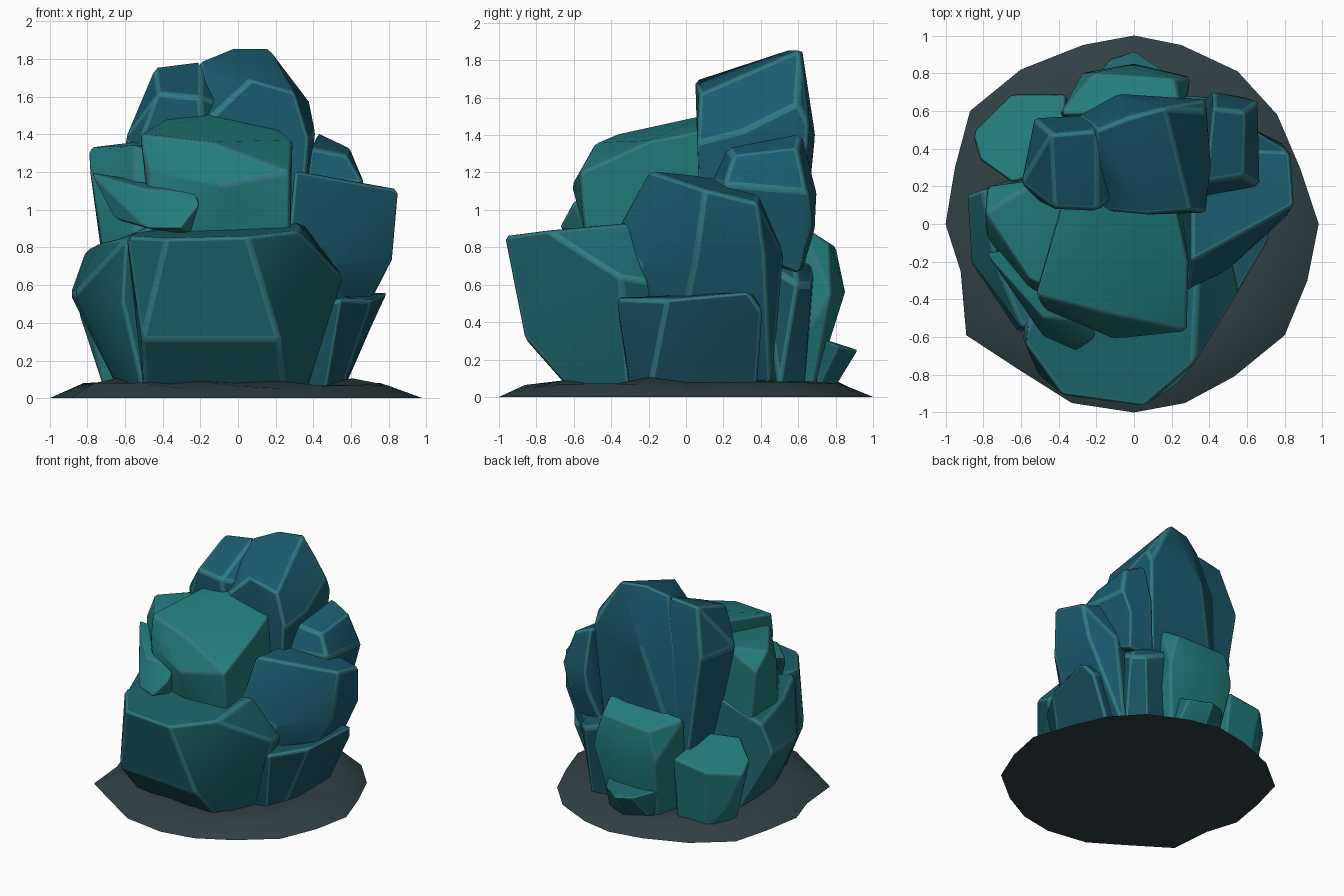
import bpy, bmesh, math, random

random.seed(4)


def material(name, rgb):
    m = bpy.data.materials.new(name)
    m.diffuse_color = (*rgb, 1)
    return m


GREEN = material("green_teal", (0.016, 0.20, 0.20))
TEAL = material("teal", (0.012, 0.13, 0.15))
BLUE = material("blue_teal", (0.011, 0.105, 0.16))
DEEP = material("deep_teal", (0.010, 0.085, 0.12))
EDGE = material("worn_edge", (0.03, 0.19, 0.22))
EARTH = material("earth", (0.03, 0.052, 0.06))


def finish(name, bm, mats):
    bmesh.ops.recalc_face_normals(bm, faces=bm.faces)
    me = bpy.data.meshes.new(name)
    bm.to_mesh(me)
    bm.free()
    for m in mats:
        me.materials.append(m)
    me.polygons.foreach_set("use_smooth", [True] * len(me.polygons))
    ob = bpy.data.objects.new(name, me)
    bpy.context.collection.objects.link(ob)
    return ob


def rock(name, mat, *pts, bevel=0.02):
    """Faceted boulder: convex hull of its corners with worn, lighter edges."""
    bm = bmesh.new()
    for x, y, z in pts:
        bm.verts.new((x, y, max(z, 0.015)))
    bmesh.ops.convex_hull(bm, input=bm.verts)
    loose = [v for v in bm.verts if not v.link_faces]
    bmesh.ops.delete(bm, geom=loose, context='VERTS')
    bmesh.ops.dissolve_limit(bm, angle_limit=math.radians(7),
                             verts=bm.verts, edges=bm.edges)
    ob = finish(name, bm, [mat, EDGE])
    b = ob.modifiers.new("worn_edges", 'BEVEL')
    b.width = bevel
    b.segments = 1
    b.limit_method = 'ANGLE'
    b.angle_limit = math.radians(22)
    b.material = 1
    b.harden_normals = True
    return ob


# Front boulders
rock("front_boulder", TEAL,
     (-.5, -.55, 0), (.25, -.6, 0), (.36, -.3, 0), (-.5, 0, 0), (.3, 0, 0),
     (-.51, -.8, .31), (.22, -.86, .31), (-.59, -.62, .86), (-.38, -.91, .85),
     (.05, -.97, .86), (.32, -.74, .89), (.34, -.3, .93), (-.45, -.2, .92),
     (.56, -.35, .64), (.3, -.75, .55), (.5, -.1, .6), (-.5, .1, .85))
rock("upper_front_boulder", GREEN,
     (-.46, -.42, .85), (-.1, -.54, .88), (.28, -.54, .88), (.28, -.57, 1.2),
     (.29, -.2, 1.37), (.22, .12, 1.43), (-.15, .12, 1.51), (-.38, .1, 1.48),
     (-.52, -.38, 1.4), (-.48, -.45, 1.2), (-.1, -.61, 1.13),
     (-.15, -.48, 1.36), (.25, .1, .85), (-.4, .1, .85))

# Tall summit at the back, two blocks with a shallow valley between them
rock("summit_right", BLUE,
     (-.3, .1, .4), (.3, .1, .3), (.3, .58, .3), (-.35, .54, .4),
     (.38, .06, 1.36), (.41, .3, 1.42), (.38, .66, 1.45), (-.08, .69, 1.4),
     (-.3, .57, 1.4), (-.03, .57, 1.86), (.16, .62, 1.86), (.06, .05, 1.69),
     (.3, .07, 1.62), (-.18, .3, 1.68), (-.25, .08, 1.4), (.38, .6, 1.57),
     (-.2, .5, 1.79))
rock("summit_left", BLUE,
     (-.38, .1, .4), (-.1, .1, .4), (-.1, .56, .4), (-.38, .54, .4),
     (-.6, .22, 1.38), (-.53, .56, 1.38), (-.2, .58, 1.4), (-.5, .12, 1.4),
     (-.44, .48, 1.76), (-.2, .5, 1.79), (-.42, .08, 1.62), (-.2, .07, 1.6),
     (-.05, .2, 1.55))

# Right side
rock("right_boulder", BLUE,
     (.3, -.2, 1.21), (.27, -.38, .88), (.5, -.24, .7), (.85, .1, 1.11),
     (.83, .38, 1.04), (.82, .05, .74), (.8, .42, .75), (.6, .52, .76),
     (.3, .4, 1.15), (.56, -.15, .45), (.6, .4, .45), (.4, -.1, .02),
     (.45, .45, .02), (.25, -.2, .02), (.2, .45, .02))
rock("right_low_boulder", DEEP,
     (.55, -.37, .53), (.71, -.1, .52), (.79, .34, .56), (.74, .41, .46),
     (.55, .38, .02), (.54, -.2, .02), (.46, -.29, .02), (.3, -.3, .02),
     (.3, .35, .02), (.4, -.34, .5), (.4, .37, .56))
rock("right_back_boulder", BLUE,
     (.38, .22, 1.33), (.58, .25, 1.29), (.42, .62, 1.41), (.59, .6, 1.33),
     (.67, .2, 1.14), (.66, .65, 1.1), (.42, .7, 1.1), (.36, .14, 1.15),
     (.6, .67, .92), (.4, .69, .9), (.55, .6, .66), (.33, .62, .66),
     (.6, .25, .8), (.3, .2, .8))
rock("back_right_foot", DEEP,
     (.5, .5, .02), (.1, .6, .02), (.45, .58, .73), (.15, .69, .72),
     (.53, .6, .6), (.45, .67, .6), (.4, .63, .02), (.1, .4, .02),
     (.5, .4, .72))

# Back
rock("back_boulder", GREEN,
     (-.4, .58, .87), (.25, .6, .93), (-.22, .8, .8), (.22, .77, .82),
     (.3, .78, .55), (-.28, .8, .55), (0, .85, .56), (-.25, .72, .3),
     (.2, .75, .3), (-.3, .4, .02), (.25, .4, .02), (-.22, .68, .02),
     (.2, .68, .02))
rock("back_ledge", TEAL,
     (-.26, .72, .3), (.15, .82, .27), (0, .92, .25), (-.12, .88, .26),
     (0, .78, .02), (-.2, .7, .02), (.2, .7, .02), (.2, .7, .32), bevel=0.01)
rock("back_left_boulder", GREEN,
     (-.86, .48, .5), (-.82, .34, .56), (-.65, .69, .54), (-.36, .69, .58),
     (-.38, .3, .66), (-.65, .22, .66), (-.7, .35, 0), (-.6, .6, 0),
     (-.35, .62, 0), (-.3, .2, 0), (-.75, .55, .2))

# Left side
rock("left_boulder", TEAL,
     (-.89, .15, .55), (-.87, -.2, .55), (-.81, .18, .78), (-.74, -.2, .83),
     (-.59, -.56, .85), (-.61, -.58, .5), (-.5, -.5, 0), (-.62, -.2, .02),
     (-.62, .25, .02), (-.3, .3, 0), (-.3, -.4, 0), (-.45, .25, .95),
     (-.4, -.4, .95))
rock("left_upper_boulder", GREEN,
     (-.79, .06, 1.33), (-.78, .2, 1.2), (-.5, .24, 1.37), (-.3, .25, 1.37),
     (-.55, -.3, 1.34), (-.79, -.05, 1.2), (-.73, .19, .8), (-.72, -.15, .8),
     (-.55, -.42, .8), (-.3, -.4, .8), (-.3, -.4, 1.25), (-.3, .25, .8))
rock("left_ledge", GREEN,
     (-.48, -.5, 1.11), (-.22, -.52, 1.1), (-.2, -.61, 1.03),
     (-.3, -.68, .9), (-.48, -.6, .9), (-.25, -.5, .87), (-.79, -.15, 1.2),
     (-.66, -.3, .95), (-.6, -.1, 1.16), bevel=0.015)

# Low earth mound under the rocks, hollowed in the middle
rim = [(0, 1), (.25, .95), (.55, .81), (.76, .58), (.88, .3), (.98, 0),
       (.92, -.3), (.8, -.59), (.53, -.81), (.27, -.95), (0, -1), (-.33, -.95),
       (-.6, -.78), (-.89, -.59), (-.92, -.25), (-1.0, 0), (-.95, .3),
       (-.87, .6), (-.6, .82), (-.27, .95)]
bm = bmesh.new()
rings = []
for scale, height, jitter in ((1, 0, 0), (.86, .065, .02), (.66, .09, .025), (.4, .05, 0)):
    rings.append([bm.verts.new((x * scale, y * scale,
                                height + random.uniform(-jitter, jitter)))
                  for x, y in rim])
for a, b in zip(rings, rings[1:]):
    for i in range(len(rim)):
        j = (i + 1) % len(rim)
        bm.faces.new((a[i], a[j], b[j], b[i]))
bm.faces.new(rings[-1])
bm.faces.new(rings[0])
mound = finish("earth_mound", bm, [EARTH])
bpy.context.view_layer.objects.active = mound
mound.select_set(True)
bpy.ops.object.shade_smooth_by_angle(angle=math.radians(35))
